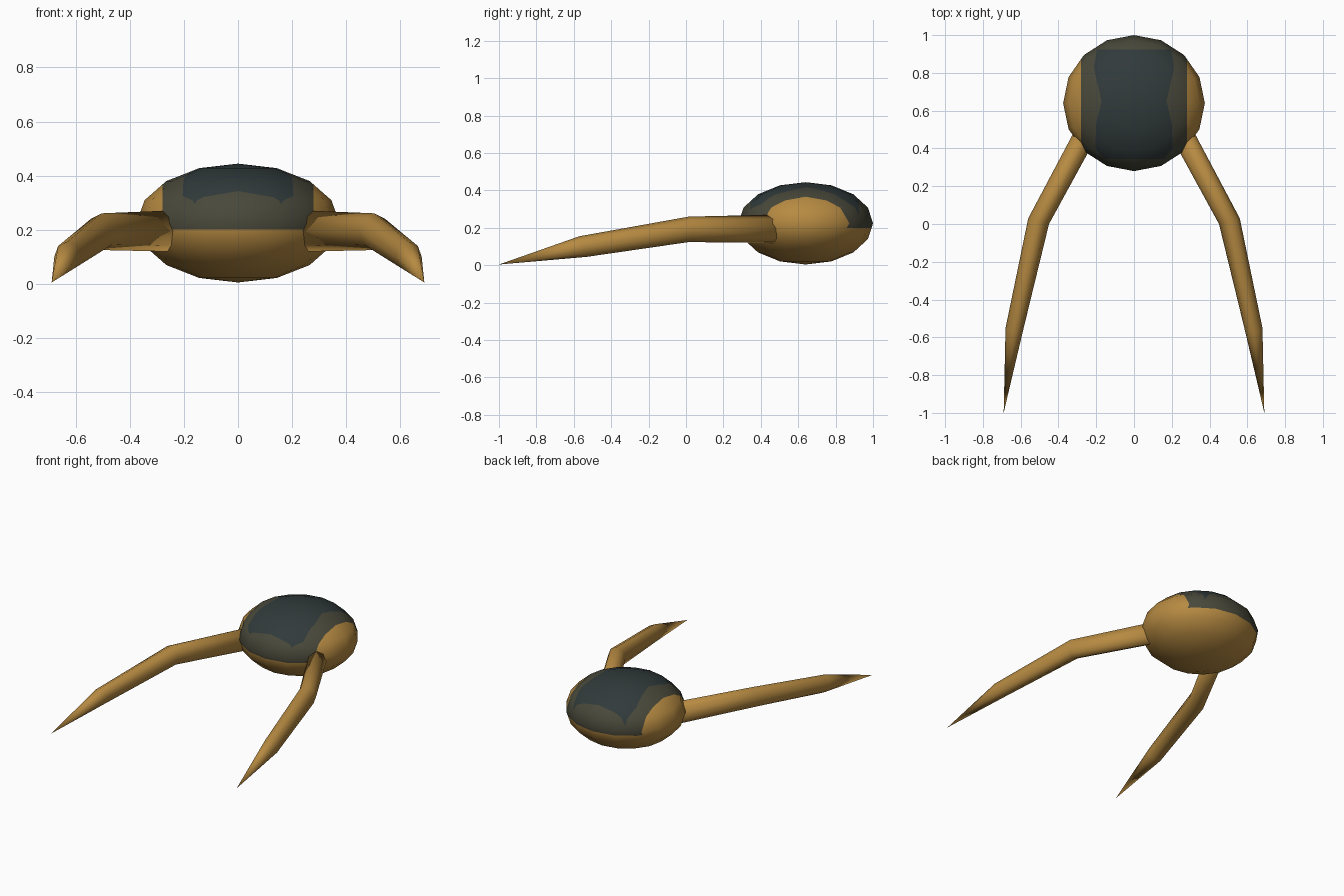
import bpy, bmesh, math
from mathutils import Vector

cube = bpy.data.objects.get("Cube")
if cube:
    bpy.data.objects.remove(cube, do_unlink=True)


def material(name, rgb):
    m = bpy.data.materials.new(name)
    m.use_nodes = True
    m.diffuse_color = (*rgb, 1)
    bsdf = m.node_tree.nodes["Principled BSDF"]
    bsdf.inputs["Base Color"].default_value = (*rgb, 1)
    bsdf.inputs["Roughness"].default_value = 0.8
    return m


OCHRE = material("ochre", (0.47, 0.255, 0.054))
OLIVE = material("dark olive", (0.065, 0.065, 0.043))
SLATE = material("dark slate", (0.03, 0.042, 0.043))


def make_object(name, bm, mats):
    mesh = bpy.data.meshes.new(name)
    bm.to_mesh(mesh)
    bm.free()
    for m in mats:
        mesh.materials.append(m)
    mesh.polygons.foreach_set("use_smooth", [True] * len(mesh.polygons))
    obj = bpy.data.objects.new(name, mesh)
    bpy.context.collection.objects.link(obj)
    return obj


# Body: ellipsoid with an olive saddle band and a slate patch on its back
CENTRE = Vector((0, 0.64, 0.224))
RADII = Vector((0.375, 0.36, 0.22))
SADDLE_X, SADDLE_Z = 0.28, 0.2
# Half width of the patch along y
PATCH = [(0.345, 0.16), (0.40, 0.205), (0.53, 0.2),
         (0.65, 0.172), (0.83, 0.213), (0.925, 0.195)]


def cut(bm, point, normal, keep=lambda c: True):
    faces = [f for f in bm.faces if keep(f.calc_center_median())]
    edges = {e for f in faces for e in f.edges}
    verts = {v for f in faces for v in f.verts}
    bmesh.ops.bisect_plane(bm, geom=faces + list(edges) + list(verts),
                           dist=1e-5, plane_co=point, plane_no=normal)


def patch_width(y):
    for (y0, w0), (y1, w1) in zip(PATCH, PATCH[1:]):
        if y0 <= y <= y1:
            return w0 + (w1 - w0) * (y - y0) / (y1 - y0)
    return -1


bm = bmesh.new()
bmesh.ops.create_uvsphere(bm, u_segments=16, v_segments=8, radius=1)
for v in bm.verts:
    v.co = CENTRE + v.co * RADII

cut(bm, (0, 0, SADDLE_Z), (0, 0, 1))
for s in (-1, 1):
    cut(bm, (s * SADDLE_X, 0, 0), (1, 0, 0), lambda c: c.z > SADDLE_Z)
for y, w in PATCH:
    cut(bm, (0, y, 0), (0, 1, 0),
        lambda c: c.z > 0.25 and abs(c.x) < SADDLE_X)
for (y0, w0), (y1, w1) in zip(PATCH, PATCH[1:]):
    for s in (-1, 1):
        cut(bm, (s * w0, y0, 0), (y1 - y0, -s * (w1 - w0), 0),
            lambda c: c.z > 0.25 and y0 < c.y < y1 and 0 < s * c.x < SADDLE_X)

for f in bm.faces:
    c = f.calc_center_median()
    if c.z > 0.25 and abs(c.x) < patch_width(c.y):
        f.material_index = 2
    elif c.z > SADDLE_Z and abs(c.x) < SADDLE_X:
        f.material_index = 1

body = make_object("body", bm, [OCHRE, OLIVE, SLATE])
# Ellipsoid normals keep the shading even across the colour cuts
normals = []
for v in body.data.vertices:
    d = v.co - CENTRE
    normals.append(Vector([d[i] / RADII[i] ** 2 for i in range(3)]).normalized())
body.data.normals_split_custom_set_from_vertices(normals)

# Legs: eight-sided tapering tubes, each ring = centre, side axis, up axis
RINGS = [
    ((0.19, 0.60, 0.195), (0.053, 0.028, 0), (0, 0, 0.078)),
    ((0.505, 0.015, 0.192), (0.055, 0.015, 0), (0, 0, 0.068)),
    ((0.632, -0.55, 0.1), (0.048, 0, 0), (0, -0.02, 0.055)),
]
TIP = Vector((0.69, -1, 0.004))


def leg(name, side):
    bm = bmesh.new()
    loops = []
    for ring in RINGS:
        c, across, up = map(Vector, ring)
        loop = []
        for i in range(8):
            a = i * math.tau / 8
            p = c + across * math.cos(a) + up * math.sin(a)
            loop.append(bm.verts.new((p.x * side, p.y, p.z)))
        loops.append(loop)
    tip = bm.verts.new((TIP.x * side, TIP.y, TIP.z))
    bm.faces.new(loops[0])
    for i in range(8):
        j = (i + 1) % 8
        for a, b in zip(loops, loops[1:]):
            bm.faces.new((a[i], a[j], b[j], b[i]))
        bm.faces.new((loops[-1][i], loops[-1][j], tip))
    bmesh.ops.recalc_face_normals(bm, faces=bm.faces)
    return make_object(name, bm, [OCHRE])


leg("left_leg", 1)
leg("right_leg", -1)
